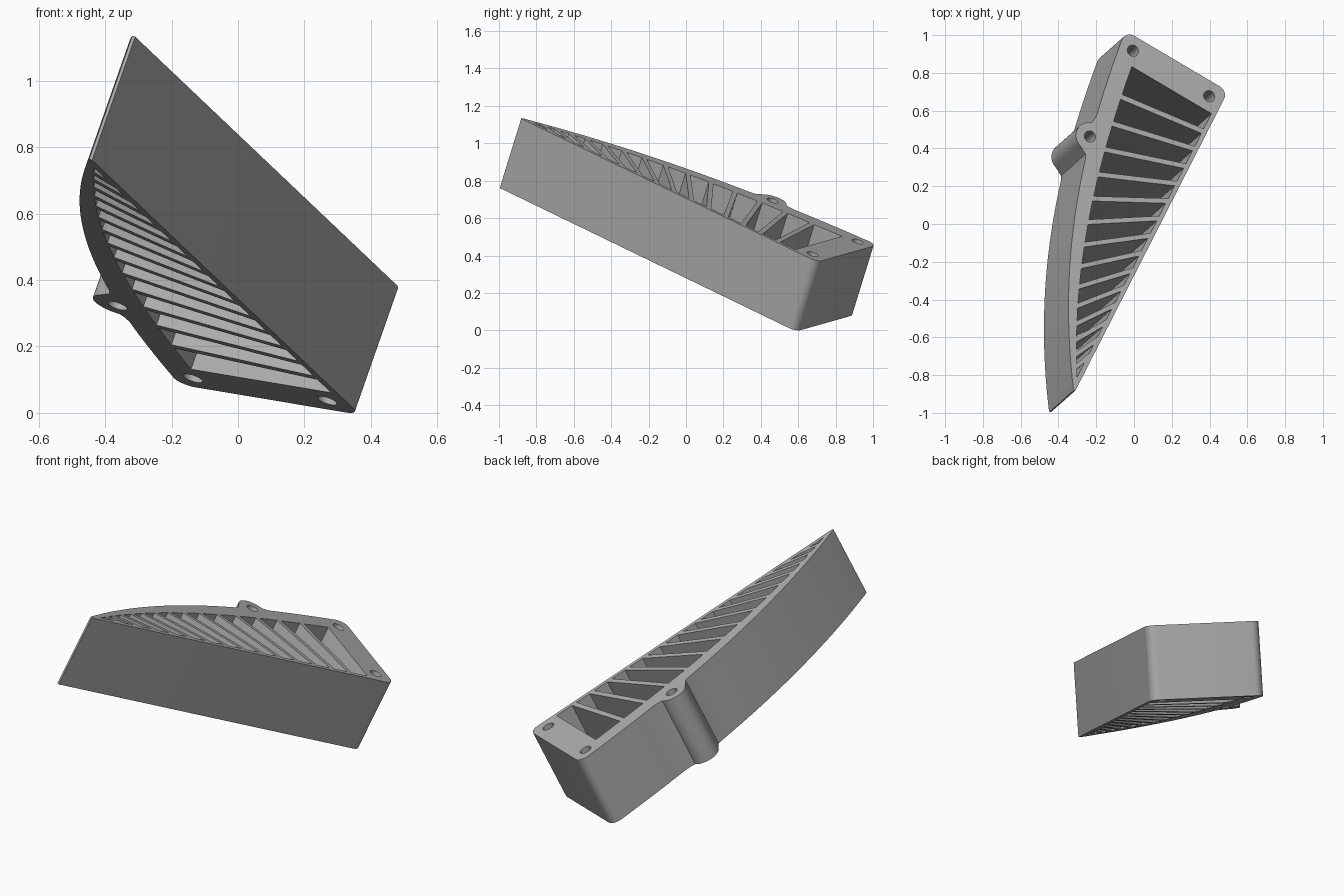
import bpy, bmesh, math
from mathutils import Vector

if "Cube" in bpy.data.objects:
    bpy.data.objects.remove(bpy.data.objects["Cube"], do_unlink=True)

# Tilted frame: along the straight side, across the block, and through its depth
ALONG = Vector((-0.417, -0.818, 0.396)).normalized()
DEPTH = Vector((0.317, 0.280, 0.906)).normalized()
ACROSS = ALONG.cross(DEPTH).normalized()
ORIGIN = Vector((0.368, 0.588, -0.006))
THICK = 0.41
START, PITCH, RIBS = 0.16, 0.113, 14
INNER = 0.025          # straight wall thickness
TIP = 1.94
CORNER = 0.05
BOSS, BOSS_R, HOLE_R = (0.631, 0.549), 0.078, 0.031


def outer(a):
    return 0.638 - 0.1 * a - 0.06 * a**2 - 0.0285 * a**3


def inner(a):
    return outer(a) - (0.1 + 0.01 * a - 0.025 * a**2)


def arc(center, r, start, end, n):
    return [(center[0] + r * math.cos(math.radians(start + (end - start) * i / n)),
             center[1] + r * math.sin(math.radians(start + (end - start) * i / n)))
            for i in range(n + 1)]


def along(f, a0, a1, n):
    return [(a0 + (a1 - a0) * i / n, f(a0 + (a1 - a0) * i / n)) for i in range(n + 1)]


def bisect(f, lo, hi):
    for _ in range(40):
        mid = (lo + hi) / 2
        lo, hi = (mid, hi) if f(mid) > 0 else (lo, mid)
    return lo


def rib_edge(k, side):
    """Foot on the straight wall and end on the curved wall of one rib edge."""
    if k == 0:
        return (START, INNER), (START, inner(START))
    a = START + PITCH * k
    angle = math.radians(70 * ((a - START) / 1.64) ** 0.8)
    foot = a + side * (0.015 - 0.002 * a) / math.cos(angle)
    slope = math.tan(angle)
    b = bisect(lambda t: inner(foot + (t - INNER) * slope) - t, INNER, 0.6)
    return (foot, INNER), (foot + (b - INNER) * slope, b)


# Outline: rounded end, curved back with a screw boss, narrow tip
outline = arc((CORNER, CORNER), CORNER, 270, 180, 8)
outline += arc((CORNER, outer(CORNER) - CORNER), CORNER, 180, 90, 8)
outline += along(outer, 0.08, BOSS[0] - 0.13, 8)
outline += [(BOSS[0] - 0.1, outer(BOSS[0] - 0.1) + 0.006)]
outline += arc(BOSS, BOSS_R, 160, 20, 16)
outline += [(BOSS[0] + 0.1, outer(BOSS[0] + 0.1) + 0.006)]
outline += along(outer, BOSS[0] + 0.13, TIP - 0.015, 28)
outline += [(TIP, 0.008), (TIP - 0.004, 0)]

# Slots between the fanned ribs
loops = [outline]
for k in range(RIBS + 1):
    foot_a, end_a = rib_edge(k, 1)
    if k < RIBS:
        foot_b, end_b = rib_edge(k + 1, -1)
        loops.append([foot_a, foot_b] + along(inner, end_b[0], end_a[0], 3))
    else:
        tip = bisect(lambda a: inner(a) - INNER, 1.5, TIP)
        loops.append([foot_a] + along(inner, tip, end_a[0], 3))

# Screw holes
for center in ((0.08, 0.078), (0.078, 0.553), BOSS):
    loops.append(arc(center, HOLE_R, 0, 345, 23))

# Fill the flat profile and extrude it through the depth
bm = bmesh.new()
for loop in loops:
    verts = [bm.verts.new(ORIGIN + ALONG * a + ACROSS * b) for a, b in loop]
    for i, v in enumerate(verts):
        bm.edges.new((v, verts[(i + 1) % len(verts)]))
bmesh.ops.triangle_fill(bm, edges=bm.edges[:], use_beauty=True, use_dissolve=False,
                        normal=DEPTH)
result = bmesh.ops.extrude_face_region(bm, geom=bm.faces[:], use_keep_orig=True)
moved = [g for g in result["geom"] if isinstance(g, bmesh.types.BMVert)]
bmesh.ops.translate(bm, verts=moved, vec=DEPTH * THICK)
bmesh.ops.recalc_face_normals(bm, faces=bm.faces[:])

mesh = bpy.data.meshes.new("vented_block")
bm.to_mesh(mesh)
bm.free()
block = bpy.data.objects.new("vented_block", mesh)
bpy.context.collection.objects.link(block)

# Single grey material
grey = bpy.data.materials.new("light_grey")
grey.use_nodes = True
color = (0.42, 0.42, 0.42, 1)
grey.diffuse_color = color
grey.node_tree.nodes["Principled BSDF"].inputs["Base Color"].default_value = color
mesh.materials.append(grey)

bpy.context.view_layer.objects.active = block
block.select_set(True)
bpy.ops.object.shade_smooth_by_angle(angle=math.radians(30))
